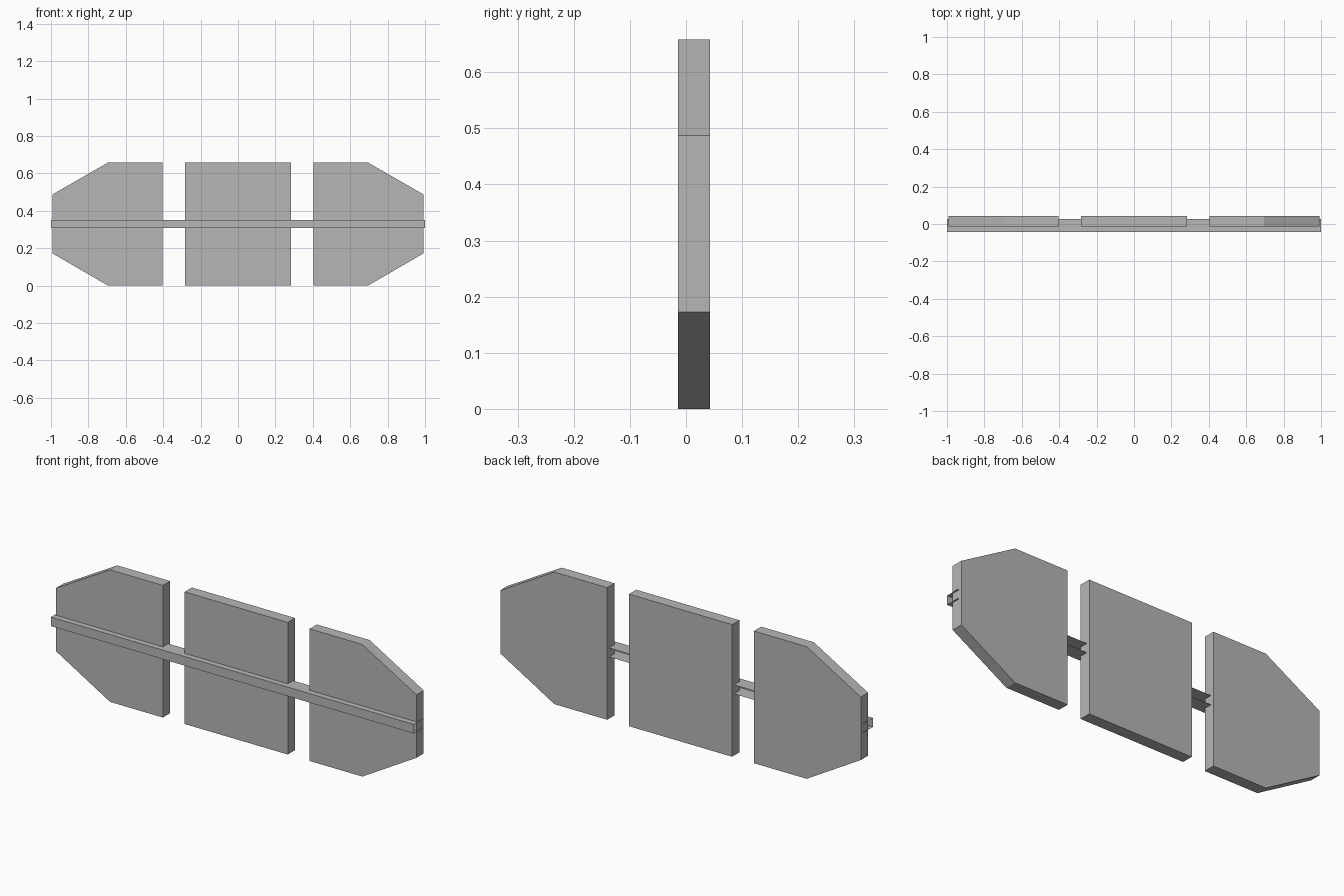
import bpy
import bmesh

cube = bpy.data.objects.get("Cube")
if cube:
    bpy.data.objects.remove(cube, do_unlink=True)

grey = bpy.data.materials.new("plain grey")
grey.use_nodes = True
colour = (0.47, 0.47, 0.47, 1)
grey.diffuse_color = colour
grey.node_tree.nodes["Principled BSDF"].inputs["Base Color"].default_value = colour

HEIGHT = 0.658
FRONT, BACK = -0.014, 0.043


def finish(name, bm):
    mesh = bpy.data.meshes.new(name)
    bm.to_mesh(mesh)
    bm.free()
    mesh.materials.append(grey)
    obj = bpy.data.objects.new(name, mesh)
    bpy.context.collection.objects.link(obj)
    return obj


def panel(name, outline):
    """Flat board: an x-z outline extruded from front to back."""
    bm = bmesh.new()
    face = bm.faces.new([bm.verts.new((x, FRONT, z)) for x, z in outline])
    ext = bmesh.ops.extrude_face_region(bm, geom=[face])
    verts = [v for v in ext["geom"] if isinstance(v, bmesh.types.BMVert)]
    bmesh.ops.translate(bm, verts=verts, vec=(0, BACK - FRONT, 0))
    bmesh.ops.recalc_face_normals(bm, faces=bm.faces)
    return finish(name, bm)


# Rectangular middle board
panel("middle_panel", [(-0.284, 0), (0.284, 0), (0.284, HEIGHT), (-0.284, HEIGHT)])

# End boards with clipped outer corners
for side, s in (("left", 1), ("right", -1)):
    panel(side + "_panel", [(s * x, z) for x, z in (
        (0.404, 0), (0.695, 0), (0.993, 0.173),
        (0.993, 0.487), (0.695, HEIGHT), (0.404, HEIGHT))])

# Thin sheet channel joining the boards, open at the back and both ends
bm = bmesh.new()
section = [(0.028, 0.307), (-0.043, 0.307), (-0.043, 0.352), (0.028, 0.352)]
rows = [[bm.verts.new((x, y, z)) for y, z in section] for x in (-1, 1)]
for i in range(3):
    bm.faces.new((rows[0][i], rows[1][i], rows[1][i + 1], rows[0][i + 1]))
bm.normal_update()
if bm.faces[:][1].normal.y > 0:
    bmesh.ops.reverse_faces(bm, faces=bm.faces[:])
finish("channel_rail", bm)
